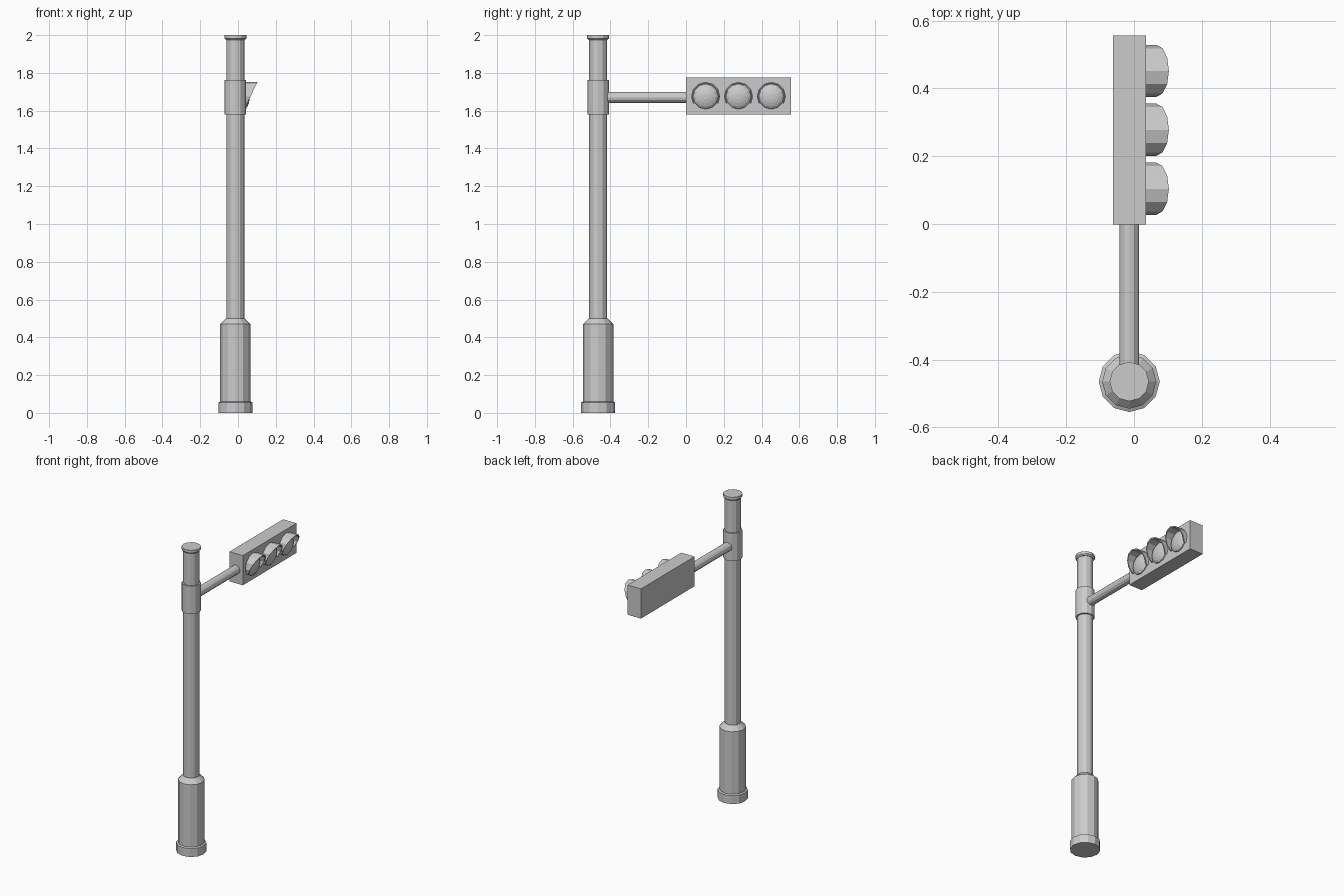
import bpy, bmesh
from math import sin, cos, pi, radians
from mathutils import Matrix, Vector

if "Cube" in bpy.data.objects:
    bpy.data.objects.remove(bpy.data.objects["Cube"])

CX, CY = -0.014, -0.465      # pole axis
LAMP_Z = 1.675               # height of the signal lamps


def finish(name, bm):
    bmesh.ops.recalc_face_normals(bm, faces=bm.faces)
    mesh = bpy.data.meshes.new(name)
    bm.to_mesh(mesh)
    bm.free()
    obj = bpy.data.objects.new(name, mesh)
    bpy.context.collection.objects.link(obj)
    return obj


def lathe(name, profile, matrix, sides=12):
    """Turn (radius, height) points about local z; flat ends are capped."""
    bm = bmesh.new()
    rings = []
    for r, h in profile:
        rings.append([bm.verts.new(matrix @ Vector((r * cos(2 * pi * i / sides),
                      r * sin(2 * pi * i / sides), h))) for i in range(sides)])
    for a, b in zip(rings, rings[1:]):
        for i in range(sides):
            j = (i + 1) % sides
            bm.faces.new((a[i], a[j], b[j], b[i]))
    bm.faces.new(rings[0])
    bm.faces.new(rings[-1])
    return finish(name, bm)


def visor(name, y):
    """Open hood round the top of a lamp, its front edge cut on a slant."""
    bm = bmesh.new()
    loops = []
    for k in range(9):
        a = radians(-30 + 30 * k)
        loop = []
        for r, front in ((0.077, 0), (0.077, 1), (0.070, 1), (0.070, 0)):
            dy, dz = r * cos(a), r * sin(a)
            x = 0.035 + (0.031 + 0.48 * dz if front else -0.002)
            loop.append(bm.verts.new((x, y + dy, LAMP_Z + dz)))
        loops.append(loop)
    for a, b in zip(loops, loops[1:]):
        for i in range(4):
            j = (i + 1) % 4
            bm.faces.new((a[i], a[j], b[j], b[i]))
    bm.faces.new(loops[0])
    bm.faces.new(loops[-1])
    return finish(name, bm)


# Pole with base sleeve, clamp collar and top cap
pole_axis = Matrix.Translation((CX, CY, 0))
lathe("pole_base", [(0.09, 0), (0.09, 0.055), (0.08, 0.06), (0.08, 0.47),
                    (0.05, 0.50)], pole_axis)
lathe("pole", [(0.048, 0.45), (0.048, 1.99)], pole_axis)
lathe("collar", [(0.057, 1.58), (0.057, 1.763)], pole_axis)
lathe("pole_cap", [(0.05, 1.975), (0.058, 1.983), (0.058, 2.0)], pole_axis)

# Horizontal arm along +y
arm_axis = Matrix.Translation((CX, CY, 1.67)) @ Matrix.Rotation(-pi / 2, 4, 'X')
lathe("arm", [(0.029, 0.03), (0.029, 0.47)], arm_axis)

# Signal housing
bm = bmesh.new()
bmesh.ops.create_cube(bm, size=1, matrix=Matrix.Translation((-0.013, 0.2775, 1.677))
                      @ Matrix.Diagonal((0.097, 0.557, 0.195, 1)))
finish("signal_housing", bm)

# Three domed lamps with hoods
for n, y in enumerate((0.104, 0.278, 0.452), 1):
    lamp_axis = Matrix.Translation((0.035, y, LAMP_Z)) @ Matrix.Rotation(pi / 2, 4, 'Y')
    lathe(f"lamp_{n}", [(0.068, -0.002), (0.066, 0.006), (0.054, 0.015),
                        (0.036, 0.022), (0.016, 0.026)], lamp_axis)
    visor(f"visor_{n}", y)
